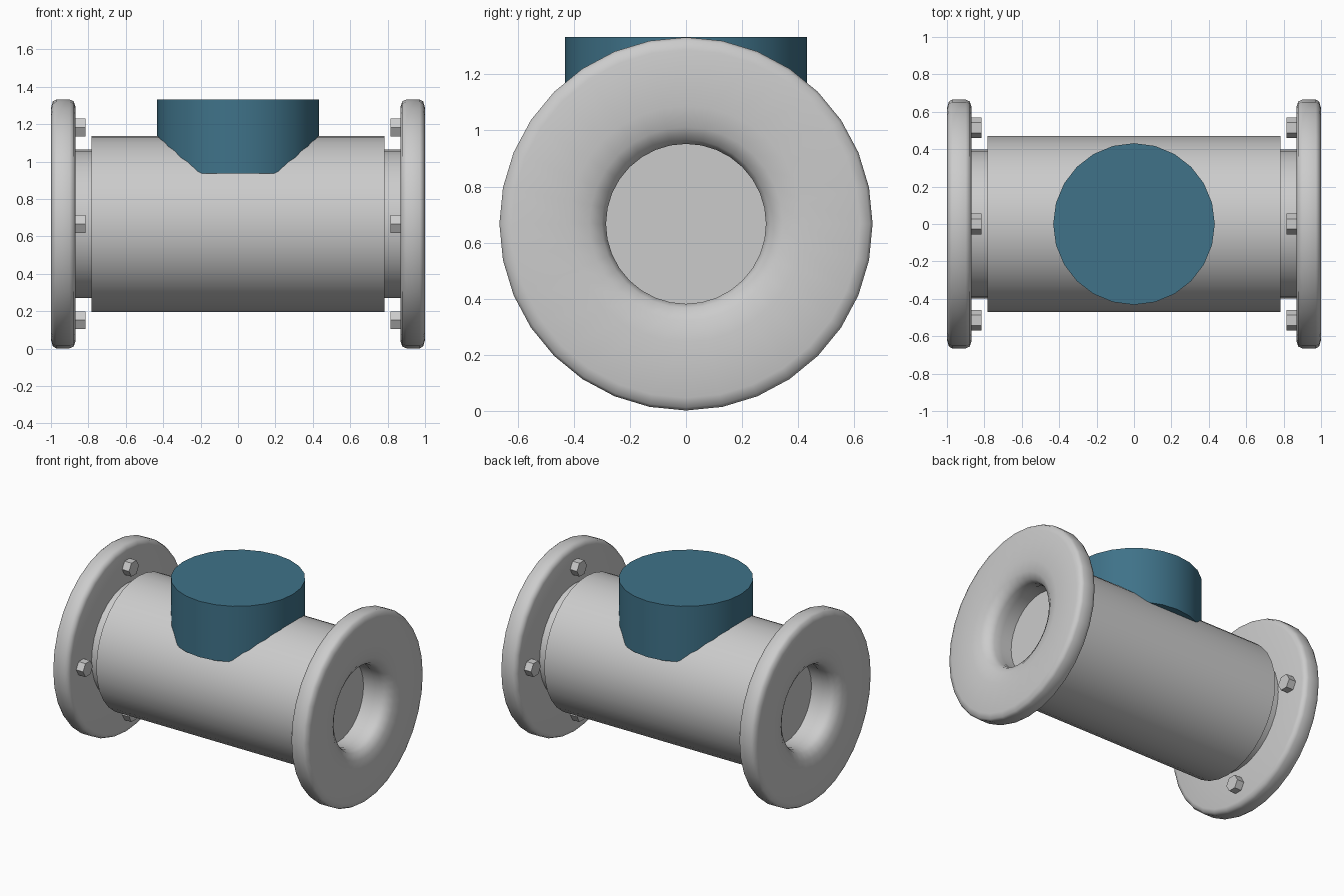
import bpy, bmesh
from math import pi, sin, cos, radians

if "Cube" in bpy.data.objects:
    bpy.data.objects.remove(bpy.data.objects["Cube"])

CZ = 0.667  # height of the pipe axis
TEAL = bpy.data.materials.new("teal_paint")
TEAL.diffuse_color = (0.05, 0.17, 0.25, 1)
TEAL.use_nodes = True
TEAL.node_tree.nodes["Principled BSDF"].inputs["Base Color"].default_value = TEAL.diffuse_color


def smooth(obj, angle):
    bpy.ops.object.select_all(action='DESELECT')
    obj.select_set(True)
    bpy.context.view_layer.objects.active = obj
    bpy.ops.object.shade_smooth_by_angle(angle=radians(angle))


def cylinder(name, r, length, loc, rot=(0, 0, 0), sides=32, smooth_angle=40):
    bpy.ops.mesh.primitive_cylinder_add(vertices=sides, radius=r, depth=length,
                                        location=loc, rotation=rot)
    obj = bpy.context.object
    obj.name = name
    if smooth_angle:
        smooth(obj, smooth_angle)
    return obj


def ring(name, profile, side, sides=32):
    """Revolve a closed (x, radius) profile around the pipe axis."""
    bm = bmesh.new()
    loops = []
    for i in range(sides):
        a = 2 * pi * i / sides
        loops.append([bm.verts.new((side * x, r * cos(a), CZ + r * sin(a)))
                      for x, r in profile])
    n = len(profile)
    for i in range(sides):
        p, q = loops[i], loops[(i + 1) % sides]
        for j in range(n):
            k = (j + 1) % n
            bm.faces.new((p[j], p[k], q[k], q[j]))
    bmesh.ops.recalc_face_normals(bm, faces=bm.faces)
    mesh = bpy.data.meshes.new(name)
    bm.to_mesh(mesh)
    bm.free()
    obj = bpy.data.objects.new(name, mesh)
    bpy.context.collection.objects.link(obj)
    smooth(obj, 55)
    return obj


# Main pipe body
cylinder("pipe_body", 0.47, 1.565, (0, 0, CZ), (0, pi / 2, 0))

# Coloured branch on top
branch = cylinder("top_branch", 0.432, 0.396, (0, 0, 1.135), sides=24)
branch.data.materials.append(TEAL)

# Neck, rounded flange and four hex bolts at each end
neck = [(0.775, 0.288), (0.775, 0.397), (0.90, 0.397), (0.90, 0.288)]
flange = [(0.87, 0.285), (0.87, 0.63), (0.878, 0.655), (0.90, 0.665),
          (0.972, 0.665), (0.99, 0.655), (1.0, 0.62), (1.0, 0.42),
          (0.987, 0.345), (0.96, 0.30), (0.925, 0.285)]
for side, label in ((-1, "left"), (1, "right")):
    ring(label + "_neck", neck, side)
    ring(label + "_flange", flange, side)
    for i in range(4):
        a = i * pi / 2
        cylinder(f"{label}_bolt_{i + 1}", 0.055, 0.075,
                 (side * 0.8535, 0.515 * cos(a), CZ + 0.515 * sin(a)),
                 (0, pi / 2, 0), sides=6, smooth_angle=None)
